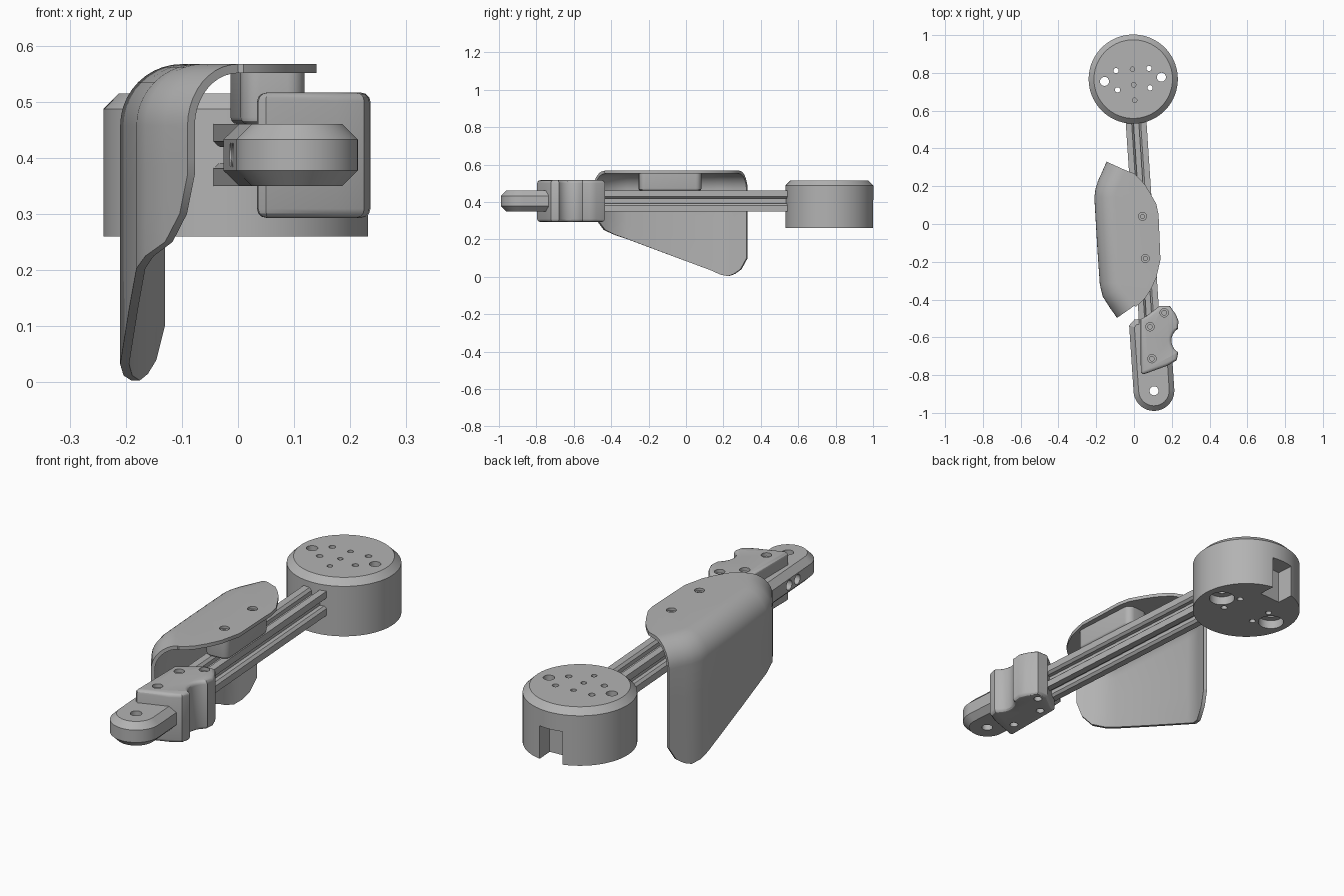
import bpy, bmesh
from math import sin, cos, pi, radians
from mathutils import Matrix, Vector

if "Cube" in bpy.data.objects:
    bpy.data.objects.remove(bpy.data.objects["Cube"])

grey = bpy.data.materials.new("satin grey")
grey.use_nodes = True
colour = (0.45, 0.45, 0.45, 1)
grey.diffuse_color = colour
grey.node_tree.nodes["Principled BSDF"].inputs["Base Color"].default_value = colour

HUB = Vector((-0.004, 0.767, 0))
TILT = Matrix.Translation(HUB) @ Matrix.Rotation(radians(3.8), 4, 'Z')


def finish(name, bm, matrix=Matrix()):
    bmesh.ops.recalc_face_normals(bm, faces=bm.faces)
    bm.transform(matrix)
    mesh = bpy.data.meshes.new(name)
    bm.to_mesh(mesh)
    bm.free()
    obj = bpy.data.objects.new(name, mesh)
    bpy.context.collection.objects.link(obj)
    mesh.materials.append(grey)
    return obj


def prism(name, outline, z0, z1, top=0, bottom=0, segments=1, matrix=Matrix()):
    """Extrude a plan outline, with optional bevels on its two rims."""
    bm = bmesh.new()
    face = bm.faces.new([bm.verts.new((x, y, z0)) for x, y in outline])
    ext = bmesh.ops.extrude_face_region(bm, geom=[face])
    moved = [v for v in ext["geom"] if isinstance(v, bmesh.types.BMVert)]
    bmesh.ops.translate(bm, verts=moved, vec=(0, 0, z1 - z0))
    for width, z in ((top, z1), (bottom, z0)):
        if width:
            rim = [e for e in bm.edges if all(abs(v.co.z - z) < 1e-5 for v in e.verts)]
            bmesh.ops.bevel(bm, geom=rim, offset=width, segments=segments,
                            profile=0.5, affect='EDGES')
    return finish(name, bm, matrix)


def arc(cx, cy, r, a0, a1, n):
    return [(cx + r * cos(radians(a0 + (a1 - a0) * i / n)),
             cy + r * sin(radians(a0 + (a1 - a0) * i / n))) for i in range(n + 1)]


def circle(cx, cy, r, n=24):
    return arc(cx, cy, r, 0, 360, n)[:-1]


def cut(obj, cutter):
    mod = obj.modifiers.new("cut", 'BOOLEAN')
    mod.operation, mod.solver, mod.object = 'DIFFERENCE', 'EXACT', cutter
    bpy.context.view_layer.objects.active = obj
    bpy.ops.object.modifier_apply(modifier=mod.name)
    bpy.data.objects.remove(cutter)


def drill(obj, x, y, r, z0, z1):
    cut(obj, prism("drill", circle(x, y, r), z0, z1))


def smooth(obj, angle=30):
    bpy.ops.object.select_all(action='DESELECT')
    obj.select_set(True)
    bpy.context.view_layer.objects.active = obj
    bpy.ops.object.shade_smooth_by_angle(angle=radians(angle))


# Hub: chamfered drum with mounting holes, counterbores and a cable notch
hub = prism("hub", circle(HUB.x, HUB.y, 0.236, 96), 0.26, 0.515, top=0.028)
for x, y in ((0.145, 0.777), (-0.156, 0.755)):
    drill(hub, x, y, 0.024, 0.2, 0.6)
    drill(hub, x, y, 0.056, 0.2, 0.3)
for x, y in ((-0.095, 0.812), (0.079, 0.824), (-0.087, 0.71), (0.085, 0.721)):
    drill(hub, x, y, 0.014, 0.2, 0.6)
for x, y in ((-0.008, 0.819), (-0.002, 0.737), (0.003, 0.655)):
    drill(hub, x, y, 0.012, 0.42, 0.6)
cut(hub, prism("notch", [(-0.055, 0.15), (0.055, 0.15), (0.055, 0.3), (-0.055, 0.3)],
               0.2, 0.41, matrix=TILT))
smooth(hub)

# Slotted rail: one side profile turned four times, run along the arm
side = [(-0.055, 0.055), (-0.024, 0.055), (-0.014, 0.044), (-0.014, 0.026),
        (0.014, 0.026), (0.014, 0.044), (0.024, 0.055)]
profile = []
for k in range(4):
    c, s = cos(k * pi / 2), -sin(k * pi / 2)
    profile += [(x * c - y * s, x * s + y * c) for x, y in side]
along = TILT @ Matrix.Translation((0, 0, 0.405)) @ Matrix.Rotation(pi / 2, 4, 'X')
prism("slotted_rail", profile, 0.2, 1.36, matrix=along)

# Rounded end piece on the front of the rail
R, reach = 0.108, 1.652
outline = arc(0, -reach, R, 180, 360, 32) + [(R, -1.3), (R - 0.03, -1.27),
                                             (0.03 - R, -1.27), (-R, -1.3)]
end = prism("end_piece", outline, 0.35, 0.46, top=0.027, bottom=0.027, matrix=TILT)
drill(end, 0.106, -0.883, 0.024, 0.2, 0.6)
for y in (-1.485, -1.55):
    sideways = TILT @ Matrix.Translation((0, y, 0.405)) @ Matrix.Rotation(-pi / 2, 4, 'Y')
    cut(end, prism("side_hole", circle(0, 0, 0.022), 0.03, 0.2, matrix=sideways))
smooth(end)

# Clamp bracket with a concave saddle on its outer side
outline = [(0.034, -0.505), (0.065, -0.488), (0.135, -0.434), (0.19, -0.434),
           (0.222, -0.48), (0.236, -0.515), (0.232, -0.55)]
outline += arc(0.27, -0.617, 0.072, 120, 240, 10)
outline += [(0.234, -0.685), (0.225, -0.722), (0.177, -0.75), (0.05, -0.796), (0.036, -0.785)]
bracket = prism("clamp_bracket", outline, 0.293, 0.516, top=0.016, bottom=0.016, segments=3)
for x, y in ((0.085, -0.544), (0.095, -0.713), (0.16, -0.47)):
    drill(bracket, x, y, 0.022, 0.5, 0.6)
    drill(bracket, x, y, 0.012, 0.47, 0.6)
    drill(bracket, x, y, 0.018, 0.2, 0.32)
smooth(bracket)

# Guard: curved sheet, each station = wall foot (x, y, z) and top rim (x, y)
stations = [
    (-0.145, 0.33, 0.10, 0.0, 0.268), (-0.16, 0.297, 0.04, 0.035, 0.235),
    (-0.175, 0.262, 0.015, 0.06, 0.205), (-0.19, 0.23, 0.003, 0.085, 0.165),
    (-0.204, 0.185, 0.012, 0.118, 0.106), (-0.21, 0.14, 0.032, 0.13, 0.05),
    (-0.194, -0.13, 0.132, 0.14, -0.19), (-0.181, -0.32, 0.203, 0.118, -0.285),
    (-0.165, -0.385, 0.225, 0.09, -0.345), (-0.13, -0.44, 0.25, 0.06, -0.392),
    (-0.104, -0.477, 0.30, 0.032, -0.42), (-0.09, -0.497, 0.37, 0.01, -0.437)]
TOP, BEND = 0.567, 0.11
bm = bmesh.new()
rows = []
for i, (x, y, foot, rx, ry) in enumerate(stations):
    a, b = stations[max(i - 1, 0)], stations[min(i + 1, len(stations) - 1)]
    inward = Vector((a[1] - b[1], b[0] - a[0], 0)).normalized()
    wall = Vector((x, y, 0))
    spring = TOP - BEND
    points = [wall + Vector((0, 0, foot + (spring - foot) * k / 3)) for k in range(3)]
    for k in range(11):
        t = k / 10 * pi / 2
        points.append(wall + inward * BEND * (1 - cos(t)) + Vector((0, 0, spring + BEND * sin(t))))
    points.append(Vector((rx, ry, TOP)))
    rows.append([bm.verts.new(p) for p in points])
for r0, r1 in zip(rows, rows[1:]):
    for k in range(len(r0) - 1):
        bm.faces.new((r0[k], r0[k + 1], r1[k + 1], r1[k]))
guard = finish("guard", bm)
# make the sheet face outwards before thickening it inwards
if max(guard.data.polygons, key=lambda p: p.center.z).normal.z < 0:
    guard.data.flip_normals()
solid = guard.modifiers.new("thickness", 'SOLIDIFY')
solid.thickness, solid.offset = 0.016, -1
bpy.context.view_layer.objects.active = guard
bpy.ops.object.modifier_apply(modifier=solid.name)
screws = ((0.045, 0.04), (0.06, -0.183))
for x, y in screws:
    drill(guard, x, y, 0.021, 0.5, 0.6)
smooth(guard)

# Mounting block between rail and guard, with screw holes showing above
outline = [(p, q) for cx, cy, a in ((0.025, -0.72, 0), (-0.025, -0.72, 90),
                                    (-0.025, -0.99, 180), (0.025, -0.99, 270))
           for p, q in arc(cx, cy, 0.032, a, a + 90, 6)]
block = prism("guard_mount", outline, 0.46, 0.556, bottom=0.012, segments=3, matrix=TILT)
for x, y in screws:
    drill(block, x, y, 0.011, 0.5, 0.6)
smooth(block)
